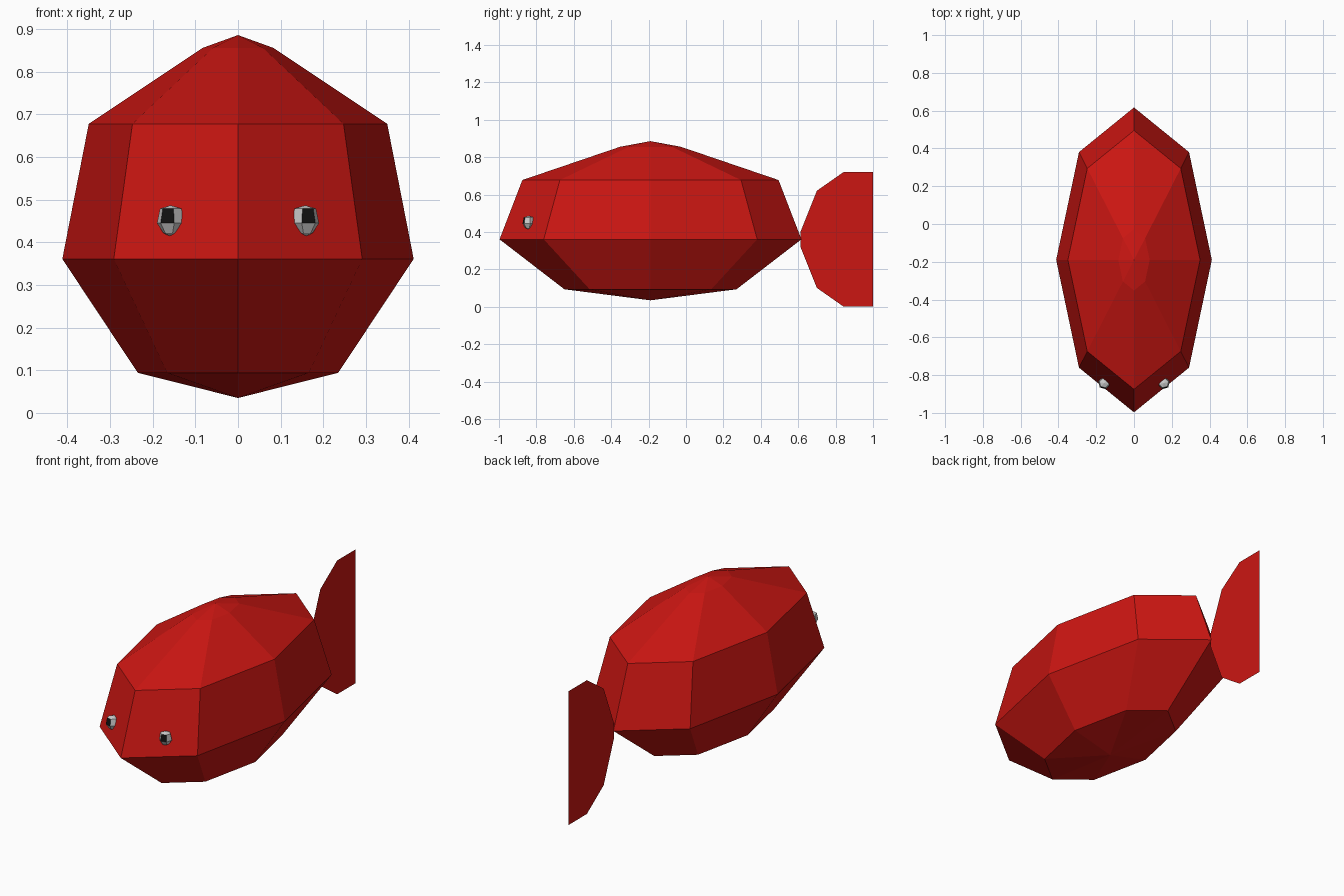
import bpy
from math import sin, cos, pi, radians

if "Cube" in bpy.data.objects:
    bpy.data.objects.remove(bpy.data.objects["Cube"])


def material(name, color):
    mat = bpy.data.materials.new(name)
    mat.diffuse_color = (*color, 1)
    mat.use_nodes = True
    mat.node_tree.nodes["Principled BSDF"].inputs["Base Color"].default_value = mat.diffuse_color
    return mat


red = material("red", (0.6, 0.008, 0.006))
white = material("white", (0.85, 0.85, 0.85))
black = material("black", (0.005, 0.005, 0.005))


def make(name, verts, faces, mats):
    mesh = bpy.data.meshes.new(name)
    mesh.from_pydata(verts, [], faces)
    for m in mats:
        mesh.materials.append(m)
    ob = bpy.data.objects.new(name, mesh)
    bpy.context.collection.objects.link(ob)
    return ob


def stacked_rings(name, center, rings, bottom, top, n, start, mats):
    """Closed faceted shell: elliptical rings (z, rx, ry) capped by two points."""
    cx, cy = center
    verts = [(cx, cy, bottom), (cx, cy, top)]
    for z, rx, ry in rings:
        for i in range(n):
            a = start + 2 * pi * i / n
            verts.append((cx + rx * cos(a), cy + ry * sin(a), z))
    faces = []
    for k in range(len(rings) - 1):
        for i in range(n):
            j, b = (i + 1) % n, 2 + k * n
            faces.append((b + i, b + j, b + n + j, b + n + i))
    last = 2 + (len(rings) - 1) * n
    for i in range(n):
        j = (i + 1) % n
        faces.append((0, 2 + j, 2 + i))
        faces.append((1, last + i, last + j))
    return make(name, verts, faces, mats)


# Body: eight-sided lozenge
stacked_rings("body", (0, -0.19),
              [(0.094, 0.235, 0.46), (0.361, 0.412, 0.807),
               (0.678, 0.35, 0.685), (0.856, 0.083, 0.162)],
              0.035, 0.886, 8, 0, [red])

# Tail fin: flat sheet in the centre plane
half = [(0.612, 0.04), (0.70, 0.26), (0.843, 0.36), (1.0, 0.36)]
outline = half + [(y, -h) for y, h in reversed(half)]
make("tail_fin", [(0, y, 0.361 + h) for y, h in outline],
     [tuple(range(len(outline)))], [red])

# Eyes: six-sided beads with one black upper facet facing forward and out
for side, label in ((-1, "left"), (1, "right")):
    facing = radians(-90 + side * 15)
    eye = stacked_rings(label + "_eye", (side * 0.158, -0.842),
                        [(0.422, 0.018, 0.018), (0.445, 0.033, 0.033),
                         (0.479, 0.026, 0.026)],
                        0.413, 0.487, 6, facing - pi / 6, [white, black])
    eye.data.polygons[6].material_index = 1
